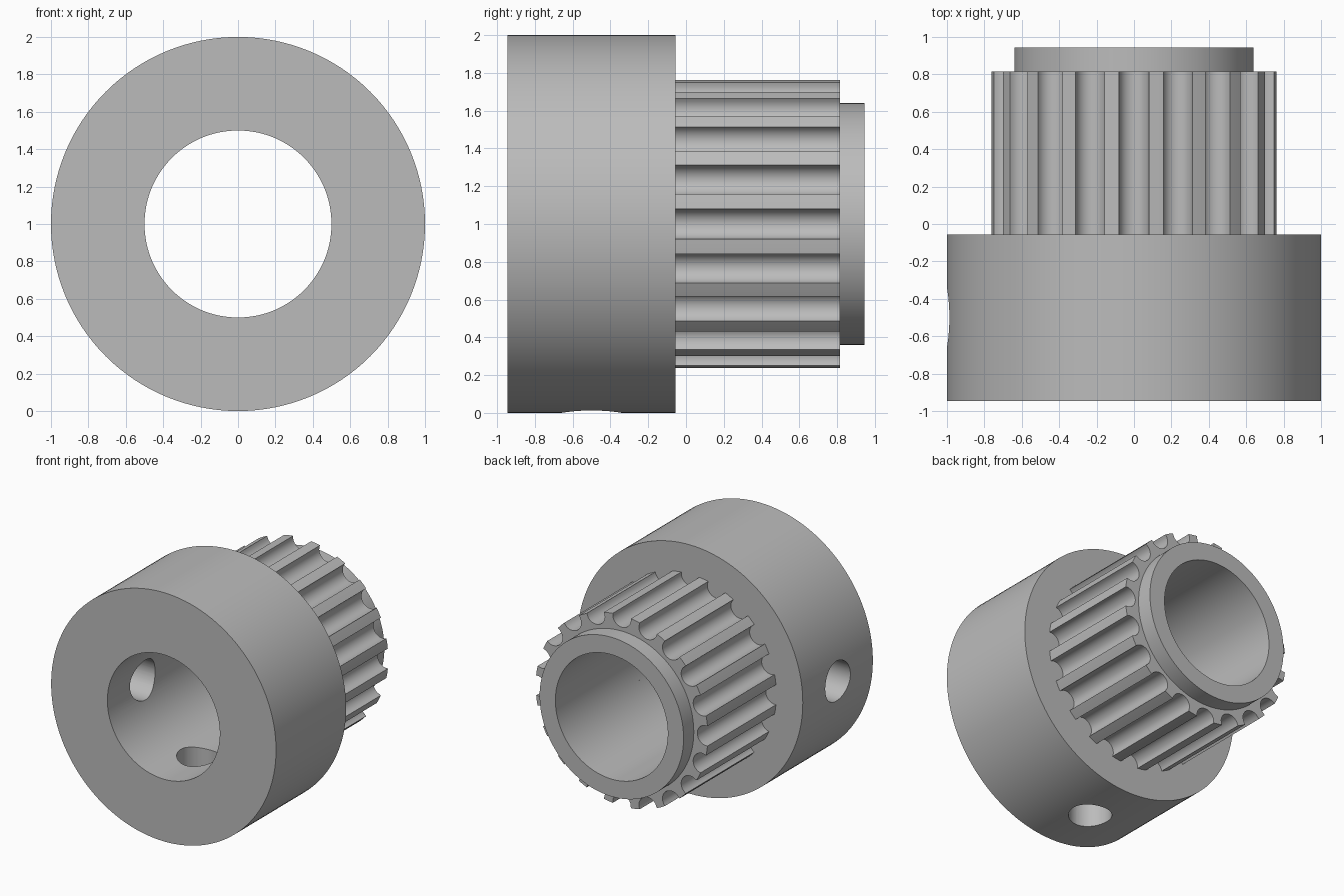
import bpy
import bmesh
from math import sin, cos, pi, radians, asin

if "Cube" in bpy.data.objects:
    bpy.data.objects.remove(bpy.data.objects["Cube"], do_unlink=True)

BORE = 0.5
TEETH = 20

steel = bpy.data.materials.new("grey_metal")
steel.use_nodes = True
GREY = (0.5, 0.5, 0.5, 1)
steel.diffuse_color = GREY
steel.node_tree.nodes["Principled BSDF"].inputs["Base Color"].default_value = GREY


def circle(radius, count, start=0.0):
    return [(radius * cos(start + 2 * pi * i / count),
             radius * sin(start + 2 * pi * i / count)) for i in range(count)]


def ring(name, outer, inner, y0, y1):
    """Hollow prism along y between two equally long outlines."""
    bm = bmesh.new()
    loops = [[bm.verts.new((x, y, z + 1)) for x, z in pts]
             for pts, y in ((outer, y0), (outer, y1), (inner, y1), (inner, y0))]
    n = len(outer)
    for k in range(4):
        a, b = loops[k], loops[(k + 1) % 4]
        for i in range(n):
            j = (i + 1) % n
            bm.faces.new((a[i], a[j], b[j], b[i]))
    bmesh.ops.recalc_face_normals(bm, faces=bm.faces)
    mesh = bpy.data.meshes.new(name)
    bm.to_mesh(mesh)
    bm.free()
    mesh.materials.append(steel)
    obj = bpy.data.objects.new(name, mesh)
    bpy.context.collection.objects.link(obj)
    return obj


def gear_outline(tip, centre, groove, arc_steps=14):
    """Round grooves between narrow teeth, starting at a groove edge."""
    # angle on the groove circle where it meets the tip circle
    c = (tip ** 2 - centre ** 2 - groove ** 2) / (2 * centre * groove)
    reach = pi / 2 - asin(c)
    half = asin(groove * sin(reach) / tip)
    pts = []
    for t in range(TEETH):
        a = 2 * pi * t / TEETH
        for i in range(arc_steps + 1):
            s = -reach - (2 * pi - 2 * reach) * i / arc_steps
            u, v = centre + groove * cos(s), groove * sin(s)
            pts.append((u * cos(a) - v * sin(a), u * sin(a) + v * cos(a)))
        mid = a + pi / TEETH
        pts.append((tip * cos(mid), tip * sin(mid)))
    return pts, -half


# Wide hub
hub = ring("hub", circle(1, 128), circle(BORE, 128), -0.945, -0.055)

# Two set screw holes, one sideways and one downwards
for name, loc, rot in (("side_hole_cutter", (-0.75, -0.5, 1), (0, radians(90), 0)),
                       ("bottom_hole_cutter", (0, -0.5, 0.25), (0, 0, 0))):
    bpy.ops.mesh.primitive_cylinder_add(vertices=48, radius=0.16, depth=1,
                                        location=loc, rotation=rot)
    cutter = bpy.context.object
    cutter.name = name
    cutter.data.materials.append(steel)
    mod = hub.modifiers.new(name, "BOOLEAN")
    mod.operation = "DIFFERENCE"
    mod.solver = "EXACT"
    mod.object = cutter
    bpy.context.view_layer.objects.active = hub
    bpy.ops.object.modifier_apply(modifier=mod.name)
    bpy.data.objects.remove(cutter, do_unlink=True)

# Toothed belt section
outline, start = gear_outline(0.766, 0.752, 0.081)
teeth = ring("toothed_section", outline, circle(BORE, len(outline), start), -0.055, 0.815)

# End collar
collar = ring("end_collar", circle(0.64, 128), circle(BORE, 128), 0.815, 0.945)

# Smooth round walls, keep crisp edges
bpy.ops.object.select_all(action="DESELECT")
for obj in (hub, teeth, collar):
    obj.select_set(True)
bpy.context.view_layer.objects.active = hub
bpy.ops.object.shade_smooth_by_angle(angle=radians(30))
